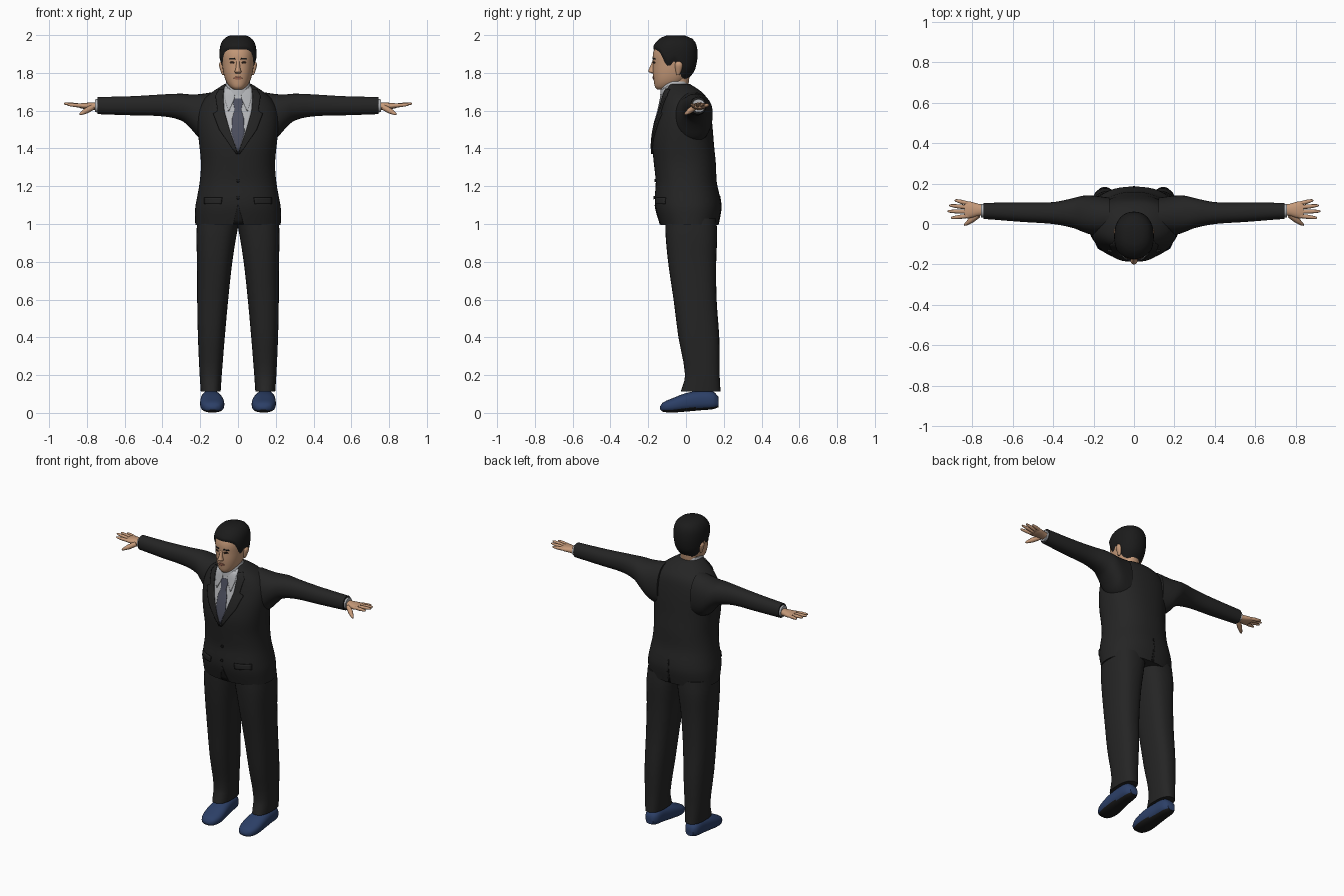
import bpy, math
from mathutils import Vector

if "Cube" in bpy.data.objects:
    bpy.data.objects.remove(bpy.data.objects["Cube"])


def material(name, rgb):
    m = bpy.data.materials.new(name)
    m.diffuse_color = (*rgb, 1)
    m.use_nodes = True
    m.node_tree.nodes["Principled BSDF"].inputs["Base Color"].default_value = m.diffuse_color
    return m


SUIT = material("charcoal suit", (0.018, 0.018, 0.018))
HAIR = material("black hair", (0.011, 0.011, 0.011))
SHIRT = material("pale grey shirt", (0.46, 0.47, 0.49))
TIE = material("slate tie", (0.075, 0.08, 0.115))
SKIN = material("skin", (0.56, 0.32, 0.19))
LIPS = material("lips", (0.36, 0.14, 0.09))
SHOE = material("navy shoe", (0.025, 0.05, 0.135))
EYE = material("dark brown eye", (0.035, 0.02, 0.014))


def make(name, verts, faces, mats, mirror=False, thick=0):
    me = bpy.data.meshes.new(name)
    me.from_pydata(verts, [], faces)
    for m in mats:
        me.materials.append(m)
    ob = bpy.data.objects.new(name, me)
    bpy.context.collection.objects.link(ob)
    bpy.ops.object.select_all(action='DESELECT')
    bpy.context.view_layer.objects.active = ob
    ob.select_set(True)
    bpy.ops.object.mode_set(mode='EDIT')
    bpy.ops.mesh.select_all(action='SELECT')
    if not thick:
        bpy.ops.mesh.normals_make_consistent(inside=False)
    bpy.ops.object.mode_set(mode='OBJECT')
    bpy.ops.object.shade_smooth_by_angle(angle=math.radians(50))
    if thick:
        s = ob.modifiers.new("thickness", 'SOLIDIFY')
        s.thickness, s.offset = thick, -1
    if mirror:
        ob.modifiers.new("mirror", 'MIRROR').use_clip = False
    return ob


def sample(rows, t):
    """Smooth interpolation of rows (t, values...) at t."""
    t = min(max(t, rows[0][0]), rows[-1][0])
    i = next(k for k in range(len(rows) - 1) if t <= rows[k + 1][0])
    a, b = rows[i], rows[i + 1]
    p, q = rows[max(i - 1, 0)], rows[min(i + 2, len(rows) - 1)]
    h = b[0] - a[0]
    s = (t - a[0]) / h
    out = []
    for k in range(1, len(a)):
        ma = (b[k] - p[k]) / (b[0] - p[0]) * h
        mb = (q[k] - a[k]) / (q[0] - a[0]) * h
        out.append((2*s**3 - 3*s*s + 1) * a[k] + (s**3 - 2*s*s + s) * ma
                   + (3*s*s - 2*s**3) * b[k] + (s**3 - s*s) * mb)
    return out


def ring_point(box, ang, p, grow=0):
    """Point on a rounded cross-section filling box (u0, u1, v0, v1)."""
    u0, u1, v0, v1 = box
    c, s = math.cos(ang), math.sin(ang)
    e = lambda w: math.copysign(abs(w) ** (2 / p), w)
    return ((u0 + u1) / 2 + ((u1 - u0) / 2 + grow) * e(c),
            (v0 + v1) / 2 + ((v1 - v0) / 2 + grow) * e(s))


def grid_faces(rows, n, closed=True):
    return [(r*n + i, r*n + (i+1) % n, (r+1)*n + (i+1) % n, (r+1)*n + i)
            for r in range(rows - 1) for i in range(n if closed else n - 1)]


def loft(name, rows, mat, axis='z', n=32, sub=3, p=2.2, mirror=False, mats=None):
    ts = [a[0] + (b[0] - a[0]) * k / sub for a, b in zip(rows, rows[1:]) for k in range(sub)]
    ts.append(rows[-1][0])
    verts = []
    for t in ts:
        for i in range(n):
            u, v = ring_point(sample(rows, t), math.tau * i / n, p)
            verts.append({'z': (u, v, t), 'x': (t, u, v), 'y': (u, t, v)}[axis])
    faces = grid_faces(len(ts), n)
    faces += [tuple(range(n)), tuple(range((len(ts) - 1) * n, len(ts) * n))]
    return make(name, verts, faces, mats or [mat], mirror)


def patch(name, surf, rows, mat, lift, p=2.2, mirror=False, side=-1, cols=8, sub=4):
    """Thin plate lying on a lofted body; rows are (z, x left, x right)."""
    verts, count = [], 0
    for a, b in zip(rows, rows[1:]):
        for k in range(sub + (b is rows[-1])):
            z, xl, xr = (a[j] + (b[j] - a[j]) * k / sub for j in range(3))
            x0, x1, y0, y1 = sample(surf, z)
            for i in range(cols):
                x = xl + (xr - xl) * i / (cols - 1)
                d = min(abs(x - (x0 + x1) / 2) / ((x1 - x0) / 2), 1)
                y = (y0 + y1) / 2 + side * ((y1 - y0) / 2 * (1 - d**p) ** (1 / p) + lift)
                verts.append((x, y, z))
            count += 1
    faces = grid_faces(count, cols, False)
    if side > 0:
        faces = [f[::-1] for f in faces]
    return make(name, verts, faces, [mat], mirror, thick=lift)


# Jacket body
sym = lambda rows: [(z, -h, h, a, b) for z, h, a, b in rows]
torso = sym([(0.995, .226, -.135, .17), (1.08, .227, -.16, .185), (1.14, .217, -.165, .18),
             (1.22, .203, -.16, .163), (1.32, .196, -.17, .158), (1.42, .205, -.178, .148),
             (1.52, .215, -.165, .14), (1.6, .21, -.143, .13), (1.66, .18, -.13, .115),
             (1.7, .135, -.122, .082), (1.742, .07, -.105, .02)])
loft("jacket", torso, SUIT, n=48, p=2.3)
loft("sleeve", [(.12, -.06, .13, 1.42, 1.7), (.2, -.055, .14, 1.45, 1.688),
                (.25, -.04, .14, 1.505, 1.686), (.3, -.02, .128, 1.548, 1.69),
                (.4, 0, .108, 1.57, 1.686), (.55, .01, .106, 1.575, 1.677),
                (.7, .022, .105, 1.58, 1.673), (.745, .025, .105, 1.582, 1.672)],
     SUIT, 'x', mirror=True)

# Shirt front, tie, lapels and jacket details
patch("shirt_front", torso, [(1.38, -.002, .002), (1.5, -.045, .045), (1.6, -.073, .073),
                             (1.68, -.078, .078), (1.73, -.07, .07)], SHIRT, .004, 2.3, cols=16)
patch("tie", torso, [(1.385, -.003, .003), (1.48, -.034, .034), (1.56, -.031, .031),
                     (1.605, -.017, .017), (1.645, -.026, .026), (1.665, -.02, .02)],
      TIE, .009, 2.3)
patch("lapel", torso, [(1.37, 0, .01), (1.5, .045, .1), (1.585, .07, .132), (1.6, .073, .108),
                       (1.68, .08, .12), (1.715, .075, .1)], SUIT, .009, 2.3, True)
patch("shirt_collar_flap", torso, [(1.6, .048, .052), (1.66, .02, .07), (1.72, .012, .075)],
      SHIRT, .0095, 2.3, True)
patch("pocket_flap", torso, [(1.105, .09, .18), (1.14, .085, .18)], SUIT, .009, 2.3, True)
for z in (1.14, 1.23):
    patch("jacket_button", torso, [(z - .009, -.004, .004), (z, -.009, .009),
                                   (z + .009, -.004, .004)], HAIR, .007, 2.3)
patch("front_opening", torso, [(.997, -.025, .03), (1.1, -.002, .002)], HAIR, .003, 2.3)
patch("back_vent", torso, [(.997, -.008, .008), (1.15, -.002, .002)], HAIR, .003, 2.3, side=1)
loft("shirt_collar", sym([(1.68, .08, -.137, .02), (1.725, .07, -.133, .015),
                          (1.755, .062, -.125, .008)]), SHIRT)

# Trousers and shoes
loft("trouser_leg", [(.112, .092, .197, -.028, .183), (.2, .086, .203, -.005, .178),
                     (.4, .07, .212, -.04, .176), (.6, .052, .216, -.066, .162),
                     (.8, .03, .217, -.095, .16), (.94, .008, .22, -.108, .165),
                     (1.03, -.01, .215, -.11, .16)], SUIT, mirror=True, p=2.5)
shoe = loft("shoe", [(-.137, .118, .15, .018, .035), (-.122, .092, .178, .006, .055),
                     (-.07, .073, .198, .002, .078), (0, .077, .2, .007, .105),
                     (.08, .09, .195, .014, .118), (.145, .098, .19, .02, .112),
                     (.172, .118, .172, .03, .085)], SHOE, 'y', mirror=True,
            mats=[SHOE, HAIR], p=2.5)
for f in shoe.data.polygons:
    f.material_index = int(f.normal.z < -.65)

# Cuffs and hands
loft("shirt_cuff", [(.72, .032, .1, 1.59, 1.664), (.757, .033, .1, 1.592, 1.66)],
     SHIRT, 'x', mirror=True)
loft("palm", [(.73, .042, .094, 1.602, 1.645), (.77, .04, .1, 1.604, 1.643),
              (.815, .028, .112, 1.609, 1.641), (.838, .03, .11, 1.614, 1.638)],
     SKIN, 'x', n=20, mirror=True)


def finger(name, start, end, r0, r1):
    a, b = Vector(start), Vector(end)
    d = (b - a).normalized()
    side = d.cross(Vector((0, 0, 1))).normalized()
    up = side.cross(d)
    verts = []
    for t, r in ((0, r0), (.5, r0), (.9, r1), (1, r1 * .45)):
        for i in range(10):
            w = math.tau * i / 10
            verts.append(a.lerp(b, t) + r * (side * math.cos(w) + up * math.sin(w)))
    make(name, verts, grid_faces(4, 10) + [tuple(range(10)), tuple(range(30, 40))], [SKIN], True)


for name, y0, x1, y1, z1 in (("index_finger", .04, .905, .03, 1.632),
                             ("middle_finger", .061, .922, .063, 1.638),
                             ("ring_finger", .082, .913, .092, 1.636),
                             ("little_finger", .101, .886, .118, 1.63)):
    finger(name, (.82, y0, 1.626), (x1, y1, z1), .0105, .007)
finger("thumb", (.77, .045, 1.618), (.838, -.006, 1.58), .015, .008)

# Head and neck
head = sym([(1.712, .022, -.152, -.1), (1.725, .042, -.164, -.05), (1.755, .063, -.17, -.005),
            (1.8, .077, -.175, .03), (1.85, .084, -.175, .046), (1.9, .087, -.175, .05),
            (1.945, .08, -.158, .042), (1.975, .058, -.125, .018), (1.988, .03, -.09, -.02)])
loft("head", head, SKIN, n=40)
loft("neck", sym([(1.68, .055, -.115, .005), (1.79, .055, -.115, .02)]), SKIN)
loft("nose", sym([(1.797, .012, -.18, -.16), (1.806, .018, -.199, -.16),
                  (1.82, .013, -.196, -.16), (1.85, .009, -.183, -.16),
                  (1.87, .008, -.175, -.16)]), SKIN, n=16, p=2)
loft("ear", [(1.79, .075, .085, -.05, -.035), (1.81, .07, .092, -.055, -.025),
             (1.845, .07, .101, -.058, -.018), (1.862, .075, .092, -.05, -.028)],
     SKIN, n=16, mirror=True)
patch("eye", head, [(1.849, .025, .04), (1.854, .019, .046), (1.859, .025, .04)],
      EYE, .003, mirror=True)
patch("eyebrow", head, [(1.87, .014, .05), (1.878, .018, .046)], HAIR, .003, mirror=True)
patch("lips", head, [(1.765, -.012, .012), (1.772, -.024, .024), (1.78, -.012, .012)],
      LIPS, .004)

# Hair cap: lower edge follows a hairline measured by angle from the face
hairline = [(0, 1.925), (.55, 1.922), (.95, 1.9), (1.2, 1.85), (1.4, 1.835), (1.6, 1.862),
            (1.85, 1.81), (2.2, 1.775), (math.pi, 1.765)]
n, levels, verts = 48, 14, []
for r in range(levels):
    t = r / (levels - 1)
    for i in range(n):
        ang = math.tau * i / n
        off = abs((ang + math.pi / 2 + math.pi) % math.tau - math.pi)
        low = sample(hairline, off)[0]
        z = low + (1.988 - low) * t
        u, v = ring_point(sample(head, z), ang, 2.2, .003 + .008 * min(1, t * 5))
        verts.append((u, v, z + .011 * t))
make("hair", verts, grid_faces(levels, n) + [tuple(range((levels - 1) * n, levels * n))], [HAIR])
